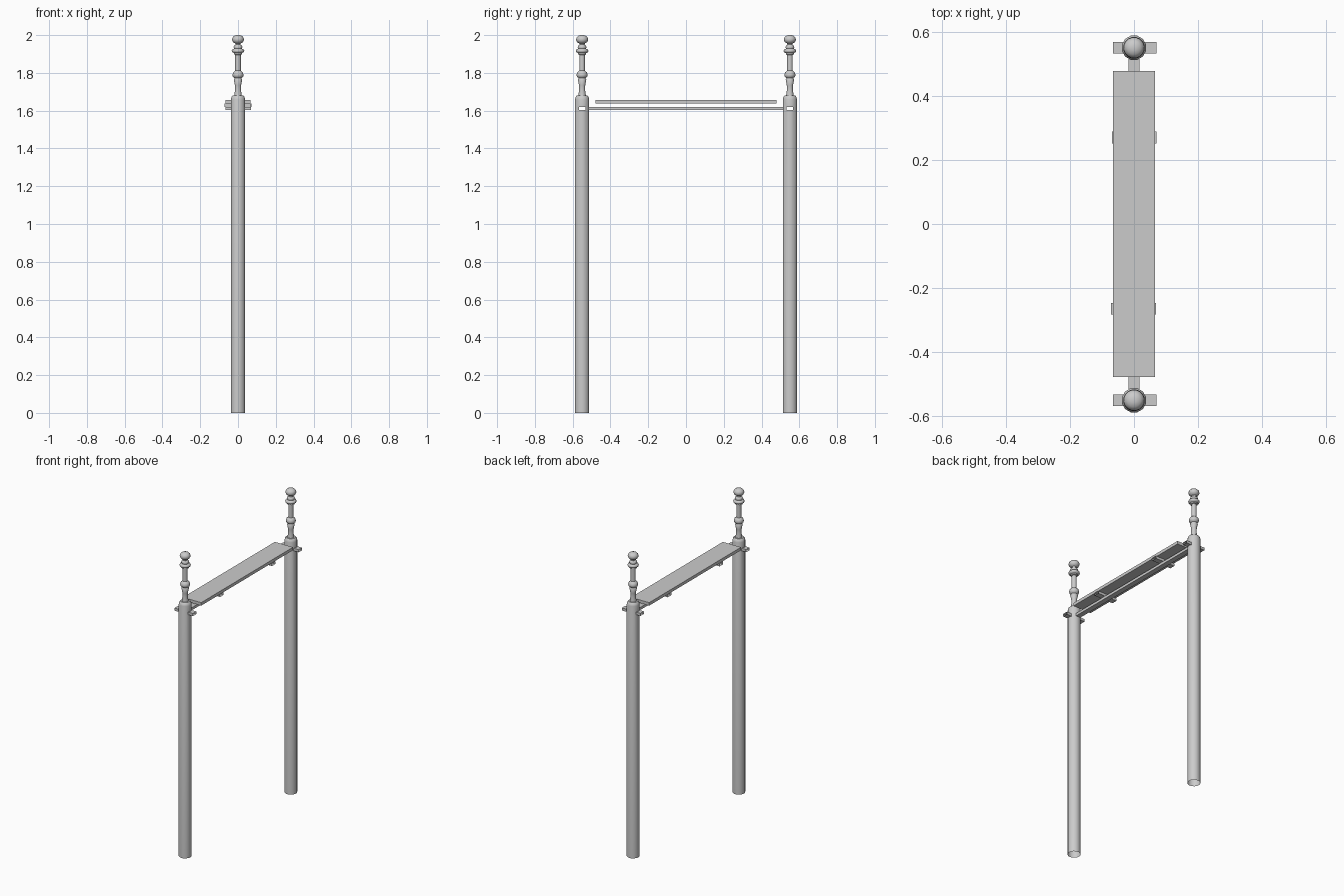
import bpy
import bmesh
import math

if "Cube" in bpy.data.objects:
    bpy.data.objects.remove(bpy.data.objects["Cube"])

grey = bpy.data.materials.new("light_grey")
grey.use_nodes = True
colour = (0.6, 0.6, 0.6, 1)
grey.diffuse_color = colour
grey.node_tree.nodes["Principled BSDF"].inputs["Base Color"].default_value = colour

POST_Y = 0.55
ARM_Z = 1.612


def finish(name, bm):
    bmesh.ops.recalc_face_normals(bm, faces=bm.faces)
    mesh = bpy.data.meshes.new(name)
    bm.to_mesh(mesh)
    bm.free()
    mesh.materials.append(grey)
    obj = bpy.data.objects.new(name, mesh)
    bpy.context.collection.objects.link(obj)
    return obj


def box(name, size, centre, open_ends=False):
    bm = bmesh.new()
    bmesh.ops.create_cube(bm, size=1)
    bmesh.ops.scale(bm, vec=size, verts=bm.verts)
    bmesh.ops.translate(bm, vec=centre, verts=bm.verts)
    if open_ends:
        bm.normal_update()
        ends = [f for f in bm.faces if abs(f.normal.x) > 0.9]
        bmesh.ops.delete(bm, geom=ends, context="FACES_ONLY")
    return finish(name, bm)


def lathe(name, profile, sides, y):
    """Turn a (radius, height) profile around a vertical axis."""
    bm = bmesh.new()
    rings = []
    for r, z in profile:
        angles = [2 * math.pi * (i + 0.5) / sides for i in range(sides)]
        rings.append([bm.verts.new((r * math.cos(a), y + r * math.sin(a), z)) for a in angles])
    for low, high in zip(rings, rings[1:]):
        for i in range(sides):
            j = (i + 1) % sides
            bm.faces.new((low[i], low[j], high[j], high[i]))
    bm.faces.new(rings[0][::-1])
    bm.faces.new(rings[-1])
    return finish(name, bm)


def smooth(obj, degrees):
    bpy.ops.object.select_all(action="DESELECT")
    obj.select_set(True)
    bpy.context.view_layer.objects.active = obj
    bpy.ops.object.shade_smooth_by_angle(angle=math.radians(degrees))


def apply_cut(obj, cutter):
    mod = obj.modifiers.new("slot", "BOOLEAN")
    mod.operation = "DIFFERENCE"
    mod.solver = "EXACT"
    mod.object = cutter
    bpy.context.view_layer.objects.active = obj
    bpy.ops.object.modifier_apply(modifier=mod.name)
    bpy.data.objects.remove(cutter)


def open_bottom(obj):
    bm = bmesh.new()
    bm.from_mesh(obj.data)
    base = [f for f in bm.faces if f.calc_center_median().z < 0.001]
    bmesh.ops.delete(bm, geom=base, context="FACES_ONLY")
    bm.to_mesh(obj.data)
    bm.free()


post_profile = [(0.039, 0), (0.039, 1.66), (0.036, 1.672), (0.029, 1.68)]
finial_profile = [
    (0.021, 1.675), (0.016, 1.71), (0.017, 1.735), (0.023, 1.765), (0.018, 1.772),
    (0.028, 1.78), (0.030, 1.79), (0.026, 1.803), (0.015, 1.812), (0.015, 1.895),
    (0.022, 1.898), (0.022, 1.905), (0.032, 1.910), (0.034, 1.917), (0.031, 1.924),
    (0.021, 1.928), (0.024, 1.937), (0.021, 1.944), (0.014, 1.949), (0.015, 1.956),
    (0.027, 1.962), (0.033, 1.975), (0.030, 1.987), (0.021, 1.996), (0.008, 2.0)]

# Posts with a slot through the top, hollow cross arms and turned finials
for side, y in (("front", -POST_Y), ("back", POST_Y)):
    post = lathe(side + "_post", post_profile, 12, y)
    apply_cut(post, box("slot_cutter", (0.2, 0.034, 0.016), (0, y, ARM_Z)))
    open_bottom(post)
    smooth(post, 40)
    smooth(lathe(side + "_finial", finial_profile, 16, y), 50)
    box(side + "_cross_arm", (0.136, 0.035, 0.017), (0.002, y, ARM_Z), True)

# Long rail joining the posts
box("rail", (0.033, 2 * POST_Y - 0.07, 0.017), (0, 0, ARM_Z))

# Hollow battens on the rail, carrying the plank
for side, x, y in (("front", -0.002, -0.265), ("back", 0.001, 0.27)):
    box(side + "_batten", (0.14, 0.036, 0.017), (x, y, 1.629), True)

# Top plank
box("plank", (0.132, 0.956, 0.02), (0, 0, 1.647))
